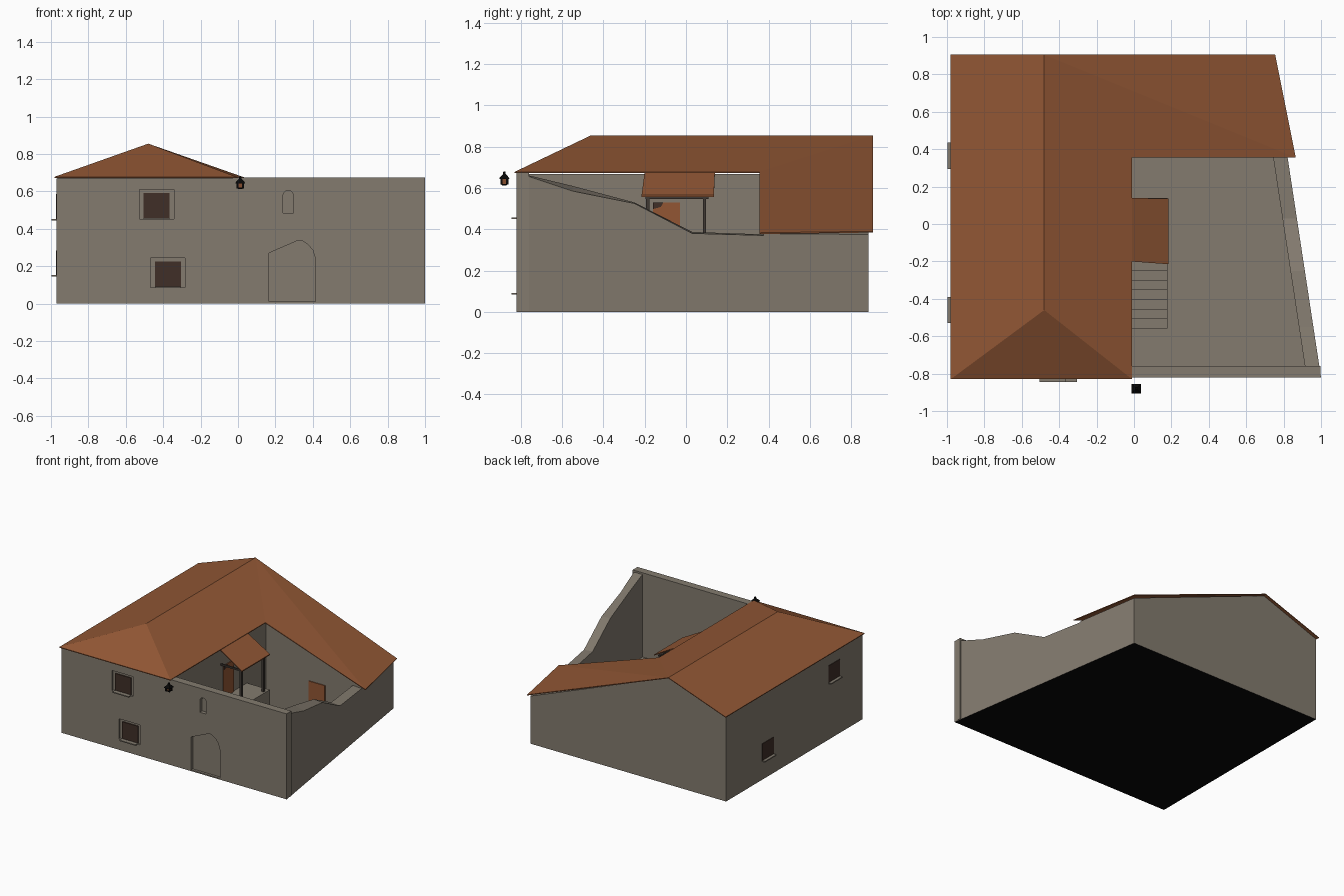
import bpy, bmesh, math

if "Cube" in bpy.data.objects:
    bpy.data.objects.remove(bpy.data.objects["Cube"])


def material(name, rgb):
    m = bpy.data.materials.new(name)
    m.diffuse_color = (*rgb, 1)
    m.use_nodes = True
    m.node_tree.nodes["Principled BSDF"].inputs["Base Color"].default_value = m.diffuse_color
    return m


STONE = material("grey stone", (0.228, 0.198, 0.158))
TILE = material("roof tile", (0.285, 0.095, 0.035))
DOOR = material("door wood", (0.29, 0.093, 0.034))
PANE = material("dark window", (0.05, 0.028, 0.02))
TIMBER = material("dark timber", (0.05, 0.04, 0.033))
IRON = material("black iron", (0.002, 0.002, 0.002))
BASE = 0.004


def mesh_object(name, verts, faces, mat):
    me = bpy.data.meshes.new(name)
    me.from_pydata(verts, [], faces)
    bm = bmesh.new()
    bm.from_mesh(me)
    bmesh.ops.recalc_face_normals(bm, faces=bm.faces)
    bm.to_mesh(me)
    bm.free()
    me.materials.append(mat)
    ob = bpy.data.objects.new(name, me)
    bpy.context.collection.objects.link(ob)
    return ob


def loft(name, rings, mat):
    """Skin a row of equal rings and cap both ends."""
    n = len(rings[0])
    verts = [v for r in rings for v in r]
    faces = [(k * n + i, k * n + (i + 1) % n, (k + 1) * n + (i + 1) % n, (k + 1) * n + i)
             for k in range(len(rings) - 1) for i in range(n)]
    faces += [tuple(range(n)), tuple(range(len(verts) - n, len(verts)))]
    return mesh_object(name, verts, faces, mat)


def box(name, x, y, z, mat):
    return loft(name, [[(x[0], y[0], h), (x[1], y[0], h), (x[1], y[1], h), (x[0], y[1], h)]
                       for h in z], mat)


def sheet(name, verts, faces, mat, thick):
    """Roof sheet thickened downwards."""
    low = [(x, y, z - thick) for x, y, z in verts]
    n = len(verts)
    count = {}
    for f in faces:
        for a, b in zip(f, f[1:] + f[:1]):
            count.setdefault(frozenset((a, b)), []).append((a, b))
    rim = [e[0] for e in count.values() if len(e) == 1]
    all_faces = faces + [tuple(i + n for i in reversed(f)) for f in faces]
    all_faces += [(a, b, b + n, a + n) for a, b in rim]
    return mesh_object(name, verts + low, all_faces, mat)


def cut(target, cutter):
    """Carve a recess with a hidden cutter."""
    cutter.hide_render = True
    cutter.hide_set(True)
    mod = target.modifiers.new("recess", "BOOLEAN")
    mod.operation = "DIFFERENCE"
    mod.solver = "EXACT"
    mod.object = cutter


def right_x(y):
    """Outer line of the slanted right side."""
    return 1.0 - 0.152 * (y + 0.82)


FRONT, BACK, LEFT = -0.82, 0.885, -0.97

# Ground slab, black underneath
slab = loft("courtyard_floor", [[(LEFT, FRONT, h), (1.0, FRONT, h), (right_x(BACK), BACK, h),
                                 (LEFT, BACK, h)] for h in (0, 0.01)], STONE)
slab.data.materials.append(IRON)
for p in slab.data.polygons:
    p.material_index = int(p.normal.z < -0.5)

# House wings
left_wing = box("left_wing", (LEFT, -0.02), (FRONT, 0.5), (BASE, 0.668), STONE)
loft("back_wing", [[(LEFT, y, BASE), (LEFT, y, 0.668), (-0.48, y, 0.846),
                    (right_x(y), y, zr), (right_x(y), y, BASE)]
                   for y, zr in ((0.375, 0.378), (BACK, 0.375))], STONE)

# Courtyard walls; the right one sags towards the back
front_wall = box("front_wall", (-0.03, 0.998), (FRONT, -0.76), (BASE, 0.675), STONE)
profile = [(FRONT, 0.675, 0.675), (-0.55, 0.585, 0.61), (-0.25, 0.525, 0.53),
           (0.03, 0.38, 0.387), (0.38, 0.37, 0.375)]
loft("right_wall", [[(right_x(y), y, BASE), (right_x(y), y, zo),
                     (right_x(y) - 0.077, y, zi), (right_x(y) - 0.077, y, BASE)]
                    for y, zo, zi in profile], STONE)

# Main roof: hipped front, long slope over the back wing
sheet("main_roof",
      [(-0.98, -0.83, 0.678), (-0.01, -0.83, 0.678), (-0.48, -0.46, 0.855), (-0.48, 0.905, 0.855),
       (-0.98, 0.905, 0.678), (-0.01, 0.355, 0.678), (0.865, 0.355, 0.383), (0.755, 0.905, 0.39)],
      [(0, 1, 2), (0, 2, 3, 4), (1, 5, 3, 2), (5, 6, 3), (6, 7, 3)], TILE, 0.006)

# Porch: landing, stairs, posts, beams and small roof
FLOOR = 0.28
box("landing", (-0.03, 0.18), (-0.20, 0.14), (BASE, FLOOR), STONE)
for i in range(7):
    y = -0.56 + i * 0.0515
    box(f"step_{i + 1}", (-0.03, 0.18), (y, -0.19), (BASE, FLOOR * (i + 1) / 8), STONE)
sheet("porch_roof", [(-0.02, -0.20, 0.68), (-0.02, 0.14, 0.68),
                     (0.185, 0.135, 0.565), (0.185, -0.215, 0.565)], [(0, 3, 2, 1)], TILE, 0.008)
for i, y in enumerate((-0.185, 0.09)):
    box(f"porch_post_{i + 1}", (0.15, 0.166), (y - 0.008, y + 0.008), (FLOOR, 0.56), TIMBER)
    box(f"porch_rafter_{i + 1}", (-0.02, 0.166), (y - 0.006, y + 0.006), (0.545, 0.558), TIMBER)
box("porch_beam", (0.15, 0.166), (-0.195, 0.11), (0.546, 0.558), TIMBER)

# Courtyard doors
box("upper_door", (-0.02, -0.013), (-0.16, -0.03), (FLOOR, 0.53), DOOR)
loft("upper_door_corner", [[(x, -0.16, 0.53), (x, -0.11, 0.53), (x, -0.122, 0.508),
                            (x, -0.16, 0.498)] for x in (-0.014, -0.011)], PANE)
box("lower_door", (0.36, 0.50), (0.368, 0.375), (0.01, 0.31), DOOR)


# Windows: c is the centre, z the sill height
def window(name, side, c, z, w=0.14, h=0.135):
    span, wide = (c - w / 2, c + w / 2), (c - w / 2 - 0.022, c + w / 2 + 0.022)
    if side == "front":
        cut(left_wing, box(name + "_cutter", wide, (FRONT - 0.05, FRONT + 0.015),
                           (z - 0.003, z + h + 0.02), STONE))
        box(name + "_pane", span, (FRONT + 0.007, FRONT + 0.02), (z, z + h), PANE)
        box(name + "_sill", span, (FRONT - 0.025, FRONT + 0.02), (z - 0.006, z + 0.002), STONE)
    else:
        box(name + "_pane", (LEFT - 0.004, LEFT + 0.01), span, (z, z + h), PANE)
        box(name + "_sill", (LEFT - 0.026, LEFT + 0.01), span, (z - 0.006, z + 0.003), STONE)


window("front_upper_window", "front", -0.435, 0.455)
window("front_lower_window", "front", -0.375, 0.09)
window("left_upper_window", "left", -0.46, 0.45)
window("left_lower_window", "left", 0.365, 0.15)


# Arched gate and small niche sunk into the front wall
def front_recess(name, outline, depth):
    cut(front_wall, loft(name, [[(x, y, z) for x, z in outline]
                                for y in (FRONT - 0.05, FRONT + depth)], STONE))


front_recess("gate_cutter", [(0.165, 0.01), (0.165, 0.27), (0.32, 0.337), (0.345, 0.335),
                             (0.375, 0.315), (0.40, 0.285), (0.415, 0.235), (0.415, 0.01)], 0.02)
arch = [(0.268 + 0.028 * math.cos(a * math.pi / 6), 0.577 + 0.028 * math.sin(a * math.pi / 6))
        for a in range(7)]
front_recess("niche_cutter", [(0.24, 0.485), (0.296, 0.485)] + arch, 0.03)

# Hanging lantern by the front eave
LX, LY = 0.012, -0.88


def lantern_part(name, levels, mat):
    loft(name, [[(LX + sx * r, LY + sy * r, z) for sx, sy in ((-1, -1), (1, -1), (1, 1), (-1, 1))]
                for r, z in levels], mat)


lantern_part("lantern_base", [(0.010, 0.612), (0.016, 0.620)], IRON)
lantern_part("lantern_glass", [(0.010, 0.620), (0.015, 0.645)], DOOR)
lantern_part("lantern_cap", [(0.025, 0.643), (0.023, 0.650), (0.007, 0.667), (0.005, 0.68)], IRON)
for sx in (-1, 1):
    for sy in (-1, 1):
        x, y = LX + sx * 0.014, LY + sy * 0.014
        box("lantern_bar", (x - 0.005, x + 0.005), (y - 0.005, y + 0.005), (0.616, 0.646), IRON)
